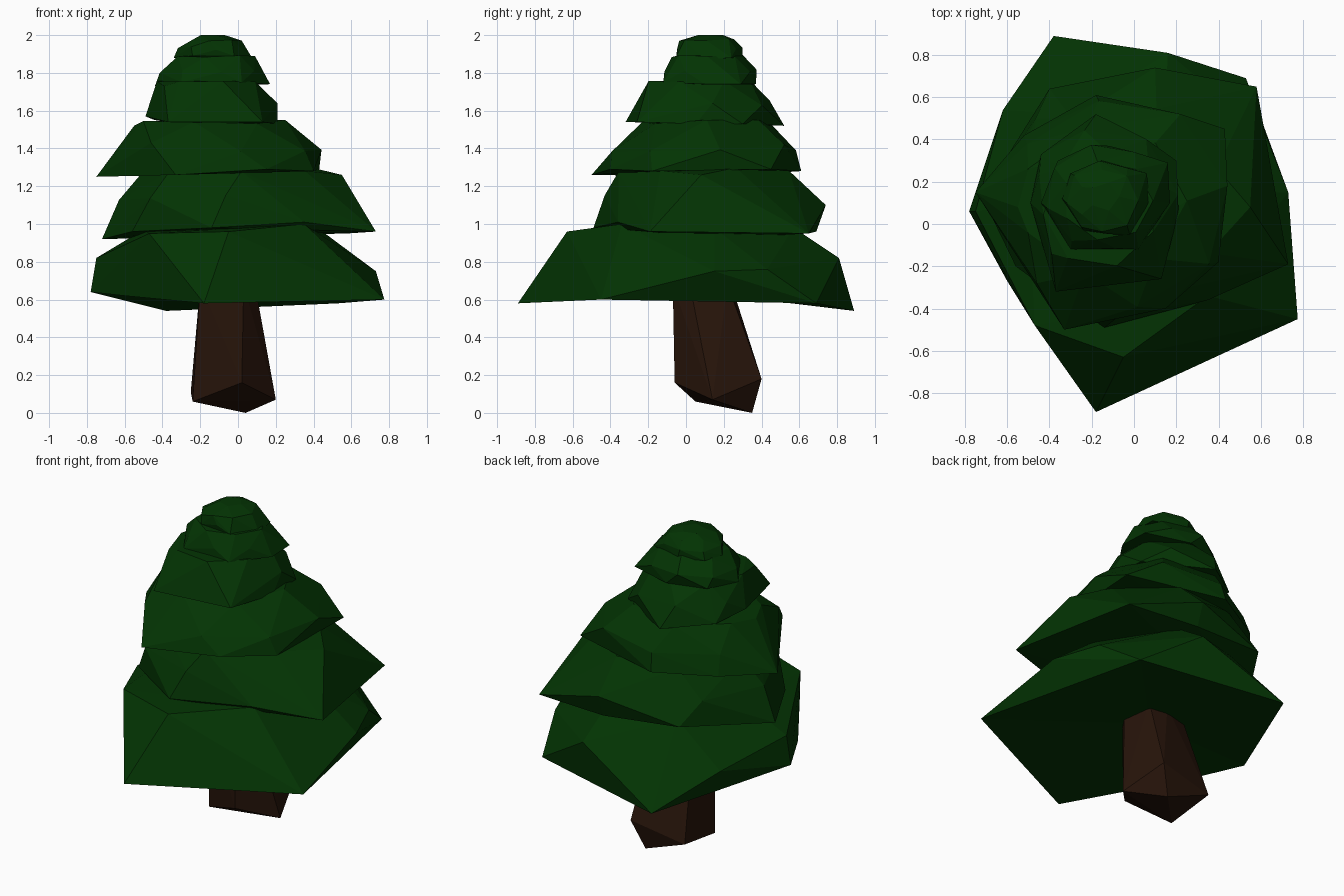
import bpy, bmesh, math, random

random.seed(4)


def material(name, rgb):
    m = bpy.data.materials.new(name)
    m.diffuse_color = (*rgb, 1)
    return m


GREEN = material("needles", (0.001, 0.034, 0.001))
BROWN = material("bark", (0.02, 0.007, 0.003))


def hull(name, points, mat, dent=None):
    """Flat-faced solid wrapped around points, underside optionally dented."""
    bm = bmesh.new()
    verts = [bm.verts.new(p) for p in points]
    res = bmesh.ops.convex_hull(bm, input=verts)
    loose = {g for g in res["geom_interior"] + res["geom_unused"]
             if isinstance(g, bmesh.types.BMVert)}
    bmesh.ops.delete(bm, geom=list(loose), context='VERTS')
    bmesh.ops.recalc_face_normals(bm, faces=bm.faces)
    if dent:
        bm.normal_update()
        under = [f for f in bm.faces if f.normal.z < -0.7]
        bmesh.ops.delete(bm, geom=under, context='FACES')
        centre = bm.verts.new(dent)
        for e in [e for e in bm.edges if e.is_boundary]:
            bm.faces.new((*e.verts, centre))
        bmesh.ops.recalc_face_normals(bm, faces=bm.faces)
    me = bpy.data.meshes.new(name)
    bm.to_mesh(me)
    bm.free()
    me.materials.append(mat)
    ob = bpy.data.objects.new(name, me)
    bpy.context.collection.objects.link(ob)
    return ob


def ring(x0, x1, y0, y1, z, n, turn=0.0, wobble=0.015):
    """Slightly uneven oval ring filling the given x and y range."""
    pts = []
    for i in range(n):
        a = math.radians(turn) + math.tau * i / n
        pts.append(((x0 + x1) / 2 + (x1 - x0) / 2 * math.cos(a),
                    (y0 + y1) / 2 + (y1 - y0) / 2 * math.sin(a),
                    z + random.uniform(-wobble, wobble)))
    return pts


def tier(number, rim, *rings, dent=None):
    """Branch skirt: uneven lower rim plus shoulder rings above it."""
    pts = list(rim)
    for r in rings:
        pts += ring(*r)
    return hull(f"branch_tier_{number}", pts, GREEN, dent)


# Trunk, leaning and broken off unevenly at the foot
hull("trunk",
     [(0.02, -0.06, 0.16), (0.20, 0.14, 0.07), (0.04, 0.35, 0.0),
      (0.11, 0.40, 0.18), (-0.25, 0.37, 0.11), (-0.24, 0.05, 0.06),
      (0.03, -0.07, 0.68), (0.09, 0.02, 0.68), (0.07, 0.22, 0.68),
      (-0.05, 0.24, 0.68), (-0.19, 0.20, 0.68), (-0.20, 0.0, 0.68)], BROWN)

# Bottom tier: wide rim with its steep shoulder points
tier(1,
     [(-0.78, 0.06, 0.64), (-0.38, 0.89, 0.54), (0.53, 0.69, 0.58),
      (0.775, -0.45, 0.60), (-0.18, -0.89, 0.58), (-0.60, -0.27, 0.62),
      (-0.75, 0.06, 0.82), (-0.62, 0.54, 0.74), (0.16, 0.81, 0.82),
      (0.62, 0.43, 0.76), (0.73, 0.15, 0.75), (-0.28, -0.64, 0.80),
      (0.20, -0.58, 0.79), (0.48, -0.23, 0.87), (-0.47, -0.48, 0.95),
      (-0.05, -0.63, 0.96), (0.35, -0.34, 1.0), (-0.50, 0.10, 0.97),
      (0.42, 0.15, 0.98), (-0.30, 0.52, 0.98), (0.15, 0.57, 0.98)],
     dent=(-0.05, 0.08, 0.64))

# Middle tiers
tier(2,
     [(-0.72, 0.13, 0.92), (-0.56, -0.20, 0.96), (-0.14, -0.49, 0.98),
      (0.35, -0.36, 1.01), (0.73, -0.19, 0.96), (0.58, 0.65, 0.95),
      (0.10, 0.69, 0.96), (-0.40, 0.64, 1.0), (0.10, 0.74, 1.10),
      (0.55, 0.08, 1.26)],
     (-0.63, 0.50, -0.43, 0.66, 1.14, 8, 0),
     (-0.50, 0.42, -0.36, 0.57, 1.29, 7, 20))
tier(3,
     [(-0.75, 0.15, 1.25), (-0.33, -0.50, 1.26), (0.15, -0.40, 1.29),
      (0.40, -0.18, 1.28), (0.43, 0.45, 1.29), (-0.18, 0.61, 1.28),
      (-0.52, 0.42, 1.27), (-0.46, -0.28, 1.43), (0.22, 0.52, 1.42),
      (-0.55, 0.08, 1.52)],
     (-0.60, 0.45, -0.40, 0.59, 1.38, 8, 10),
     (-0.54, 0.25, -0.24, 0.46, 1.54, 7, 0))
tier(4,
     [(-0.49, 0.10, 1.57), (-0.37, -0.32, 1.54), (0.13, -0.26, 1.54),
      (0.21, 0.05, 1.53), (0.20, 0.30, 1.53), (-0.18, 0.52, 1.52),
      (-0.44, 0.33, 1.55), (-0.39, -0.14, 1.73)],
     (-0.47, 0.21, -0.24, 0.46, 1.64, 7, 5),
     (-0.43, 0.11, -0.21, 0.34, 1.755, 7, 30, 0.01))

# Upper tiers
tier(5,
     [(-0.44, 0.10, 1.73), (-0.30, -0.12, 1.75), (0.02, -0.12, 1.75),
      (0.17, 0.10, 1.74), (0.16, 0.29, 1.74), (-0.12, 0.37, 1.74),
      (-0.36, 0.30, 1.74)],
     (-0.42, 0.13, -0.12, 0.38, 1.81, 8, 12, 0.01),
     (-0.34, 0.09, -0.08, 0.30, 1.89, 7, 0, 0.01))
tier(6,
     [(-0.34, 0.12, 1.88), (-0.24, -0.03, 1.89), (-0.02, -0.05, 1.89),
      (0.08, 0.10, 1.87), (0.06, 0.24, 1.88), (-0.15, 0.30, 1.88),
      (-0.30, 0.24, 1.88)],
     (-0.32, 0.04, -0.05, 0.30, 1.93, 8, 8, 0.01),
     (-0.26, 0.02, -0.04, 0.26, 1.975, 7, 0, 0.008),
     (-0.21, -0.07, 0.06, 0.20, 2.0, 5, 0, 0))
